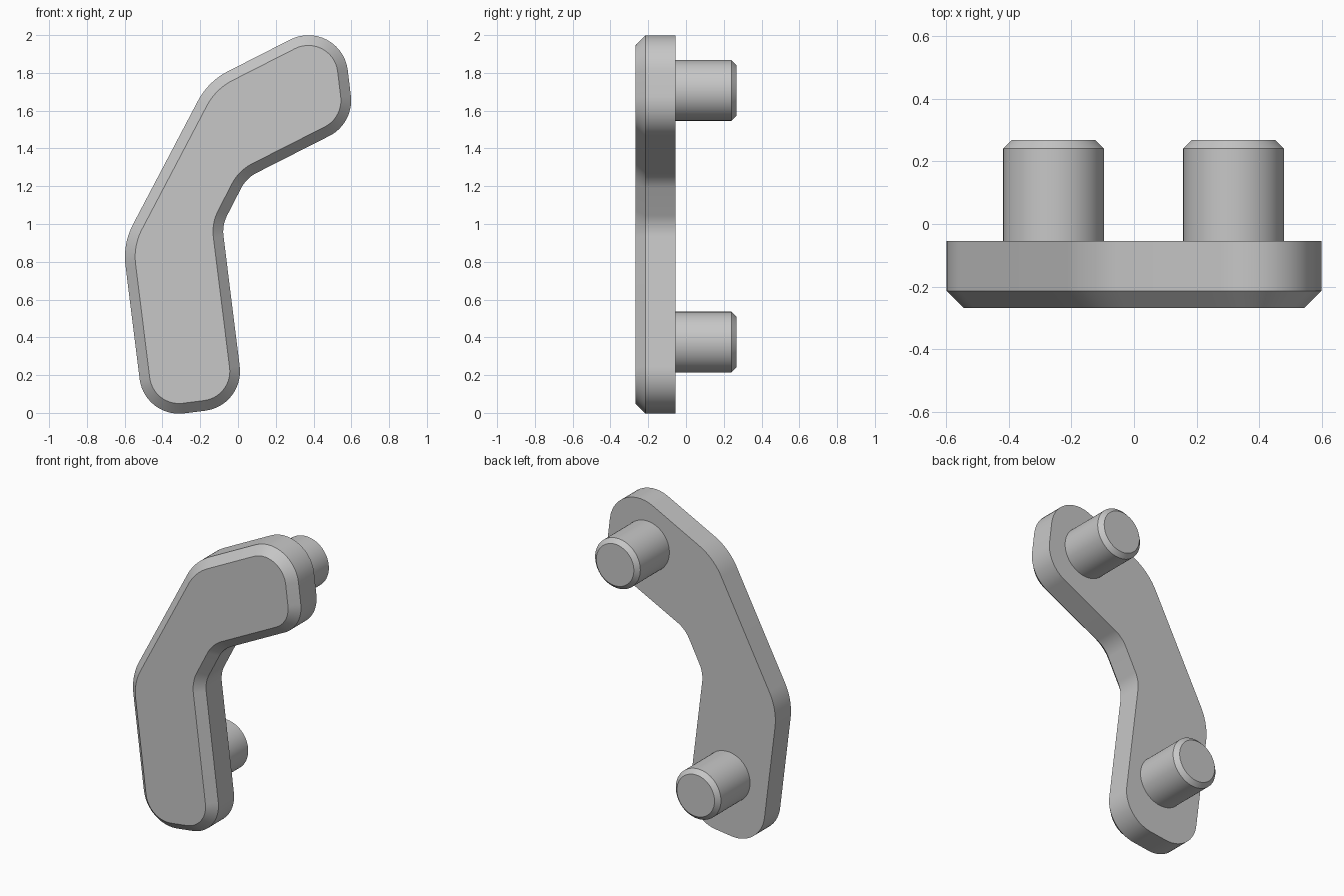
import bpy, bmesh, math
from mathutils import Vector

cube = bpy.data.objects.get("Cube")
if cube:
    bpy.data.objects.remove(cube, do_unlink=True)

grey = bpy.data.materials.new("light grey")
grey.use_nodes = True
colour = (0.57, 0.57, 0.57, 1)
grey.diffuse_color = colour
grey.node_tree.nodes["Principled BSDF"].inputs["Base Color"].default_value = colour


def rounded_outline(corners, inset=0.0, steps=14):
    """Clockwise outline with filleted corners; the inset moves it inward."""
    points = []
    for i, (x, z, radius) in enumerate(corners):
        corner = Vector((x, z))
        d_in = (corner - Vector(corners[i - 1][:2])).normalized()
        d_out = (Vector(corners[(i + 1) % len(corners)][:2]) - corner).normalized()
        turn = math.atan2(d_in.x * d_out.y - d_in.y * d_out.x, d_in.dot(d_out))
        side = math.copysign(1, turn)
        start = corner - d_in * radius * math.tan(abs(turn) / 2)
        centre = start + Vector((-d_in.y, d_in.x)) * side * radius
        spoke = (start - centre).normalized()
        r = radius + side * inset
        for k in range(steps + 1):
            a = turn * k / steps
            c, s = math.cos(a), math.sin(a)
            points.append(centre + r * Vector((c * spoke.x - s * spoke.y,
                                               s * spoke.x + c * spoke.y)))
    return points


def circle(x, z, radius, count=64):
    return [Vector((x + radius * math.cos(math.tau * k / count),
                    z + radius * math.sin(math.tau * k / count))) for k in range(count)]


def loft(name, sections):
    """Solid through matching outlines, each placed at its own depth."""
    bm = bmesh.new()
    rings = [[bm.verts.new((p.x, y, p.y)) for p in outline] for y, outline in sections]
    for a, b in zip(rings, rings[1:]):
        for k in range(len(a)):
            n = (k + 1) % len(a)
            bm.faces.new((a[k], a[n], b[n], b[k]))
    bm.faces.new(rings[0])
    bm.faces.new(rings[-1])
    bmesh.ops.recalc_face_normals(bm, faces=bm.faces)
    mesh = bpy.data.meshes.new(name)
    bm.to_mesh(mesh)
    bm.free()
    mesh.materials.append(grey)
    obj = bpy.data.objects.new(name, mesh)
    bpy.context.collection.objects.link(obj)
    bpy.ops.object.select_all(action='DESELECT')
    obj.select_set(True)
    bpy.context.view_layer.objects.active = obj
    bpy.ops.object.shade_smooth_by_angle(angle=math.radians(30))


# Bent handle plate: corner x, z and fillet radius, clockwise from lower left
END, OUTER, INNER = 0.21, 0.37, 0.19
corners = [(-0.495, -0.029, END), (-0.610, 0.895, OUTER), (-0.158, 1.755, OUTER),
           (0.545, 2.113, END), (0.615, 1.533, END), (0.044, 1.243, INNER),
           (-0.084, 0.994, INNER), (0.035, 0.038, END)]
BACK, FRONT, CHAMFER = -0.055, -0.268, 0.054
edge = rounded_outline(corners)
loft("handle_plate", [(BACK, edge), (FRONT + CHAMFER, edge),
                      (FRONT, rounded_outline(corners, CHAMFER))])

# Mounting pegs with chamfered tips
TIP, RADIUS, TIP_CHAMFER = 0.268, 0.161, 0.027
for name, x, z in (("lower_peg", -0.257, 0.375), ("upper_peg", 0.318, 1.707)):
    side = circle(x, z, RADIUS)
    loft(name, [(BACK - 0.02, side), (TIP - TIP_CHAMFER, side),
                (TIP, circle(x, z, RADIUS - TIP_CHAMFER))])
